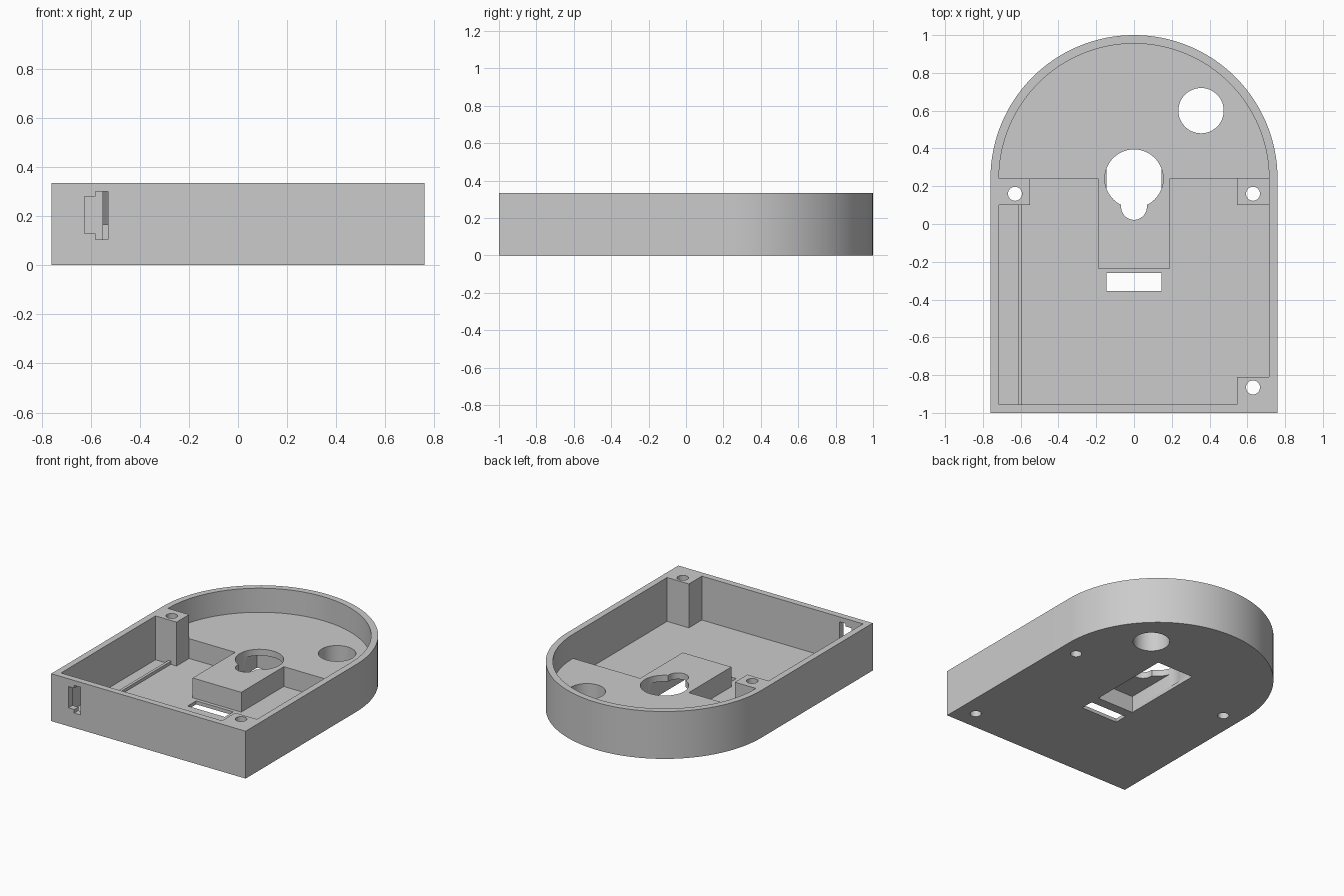
import bpy, bmesh
from math import pi, sin, cos

cube = bpy.data.objects.get("Cube")
if cube:
    bpy.data.objects.remove(cube, do_unlink=True)

grey = bpy.data.materials.new("plain grey")
grey.use_nodes = True
colour = (0.6, 0.6, 0.6, 1)
grey.diffuse_color = colour
grey.node_tree.nodes["Principled BSDF"].inputs["Base Color"].default_value = colour

HEIGHT, FLOOR, DECK = 0.335, 0.025, 0.165
OUTER, INNER, ARC_Y = 0.76, 0.715, 0.24
FRONT = -0.955


def prism(name, points, z0, z1):
    """Extrude a counter-clockwise outline from z0 to z1."""
    bm = bmesh.new()
    face = bm.faces.new([bm.verts.new((x, y, z0)) for x, y in points])
    top = bmesh.ops.extrude_face_region(bm, geom=[face])["geom"]
    verts = [v for v in top if isinstance(v, bmesh.types.BMVert)]
    bmesh.ops.translate(bm, verts=verts, vec=(0, 0, z1 - z0))
    bmesh.ops.recalc_face_normals(bm, faces=bm.faces)
    mesh = bpy.data.meshes.new(name)
    bm.to_mesh(mesh)
    bm.free()
    mesh.materials.append(grey)
    obj = bpy.data.objects.new(name, mesh)
    bpy.context.collection.objects.link(obj)
    return obj


def box(name, x0, x1, y0, y1, z0, z1):
    return prism(name, [(x0, y0), (x1, y0), (x1, y1), (x0, y1)], z0, z1)


def arc(cx, cy, r, start, end, n):
    return [(cx + r * cos(start + (end - start) * i / n),
             cy + r * sin(start + (end - start) * i / n)) for i in range(n + 1)]


def arch(r, front):
    return arc(0, ARC_Y, r, 0, pi, 64) + [(-r, front), (r, front)]


def hole(name, x, y, r):
    return prism(name, arc(x, y, r, 0, 2 * pi, 48)[:-1], -0.1, 0.5)


def cut(obj, cutters):
    bpy.ops.object.select_all(action="DESELECT")
    bpy.context.view_layer.objects.active = obj
    obj.select_set(True)
    for c in cutters:
        mod = obj.modifiers.new("cut", "BOOLEAN")
        mod.operation, mod.solver, mod.object = "DIFFERENCE", "EXACT", c
        bpy.ops.object.modifier_apply(modifier=mod.name)
    bpy.ops.object.shade_smooth_by_angle(angle=pi / 6)


# Cutters
cavity = prism("cavity", arch(INNER, FRONT), FLOOR, 0.5)
pocket = box("pocket", -0.145, 0.145, -0.19, 0.42, -0.1, 0.12)
keyhole = [hole("key_round", 0, ARC_Y, 0.155),
           prism("key_slot", arc(0, 0.09, 0.068, pi, 2 * pi, 24)
                 + [(0.068, 0.2), (-0.068, 0.2)], -0.1, 0.5)]
cable_hole = hole("cable_hole", 0.355, 0.6, 0.12)
floor_slot = box("floor_slot", -0.145, 0.145, -0.355, -0.26, -0.1, 0.1)
front_slot = [box("slot_narrow", -0.625, -0.57, -1.1, -0.9, 0.13, 0.28),
              box("slot_tall", -0.58, -0.53, -1.1, -0.9, 0.105, 0.3)]
screw_holes = [hole("screw_hole", x, y, 0.037)
               for x, y in ((-0.63, 0.16), (0.63, 0.16), (0.63, -0.865))]

# Arched case with walls and floor
shell = prism("case_shell", arch(OUTER, -1), 0, HEIGHT)
cut(shell, [cavity, pocket, cable_hole, floor_slot] + front_slot + screw_holes)

# Raised rear deck with the hollow hanging block
deck = prism("raised_deck", arc(0, ARC_Y, INNER, 0, pi, 64)
             + [(-0.19, ARC_Y), (-0.19, -0.235), (0.19, -0.235), (0.19, ARC_Y)],
             FLOOR, DECK)
cut(deck, [pocket, cable_hole] + keyhole)

# Screw posts
posts = [("right_post", -INNER, -0.55, 0.1, ARC_Y, HEIGHT),
         ("left_low_post", 0.545, INNER, 0.1, ARC_Y, 0.08),
         ("front_post", 0.545, INNER, FRONT, -0.81, HEIGHT)]
for (name, x0, x1, y0, y1, top), screw in zip(posts, screw_holes):
    cut(box(name, x0, x1, y0, y1, FLOOR, top), [screw])

# Thin guide rail on the floor
box("guide_rail", -0.615, -0.595, FRONT, 0.1, FLOOR, 0.047)

for c in [cavity, pocket, cable_hole, floor_slot] + keyhole + front_slot + screw_holes:
    bpy.data.objects.remove(c, do_unlink=True)
